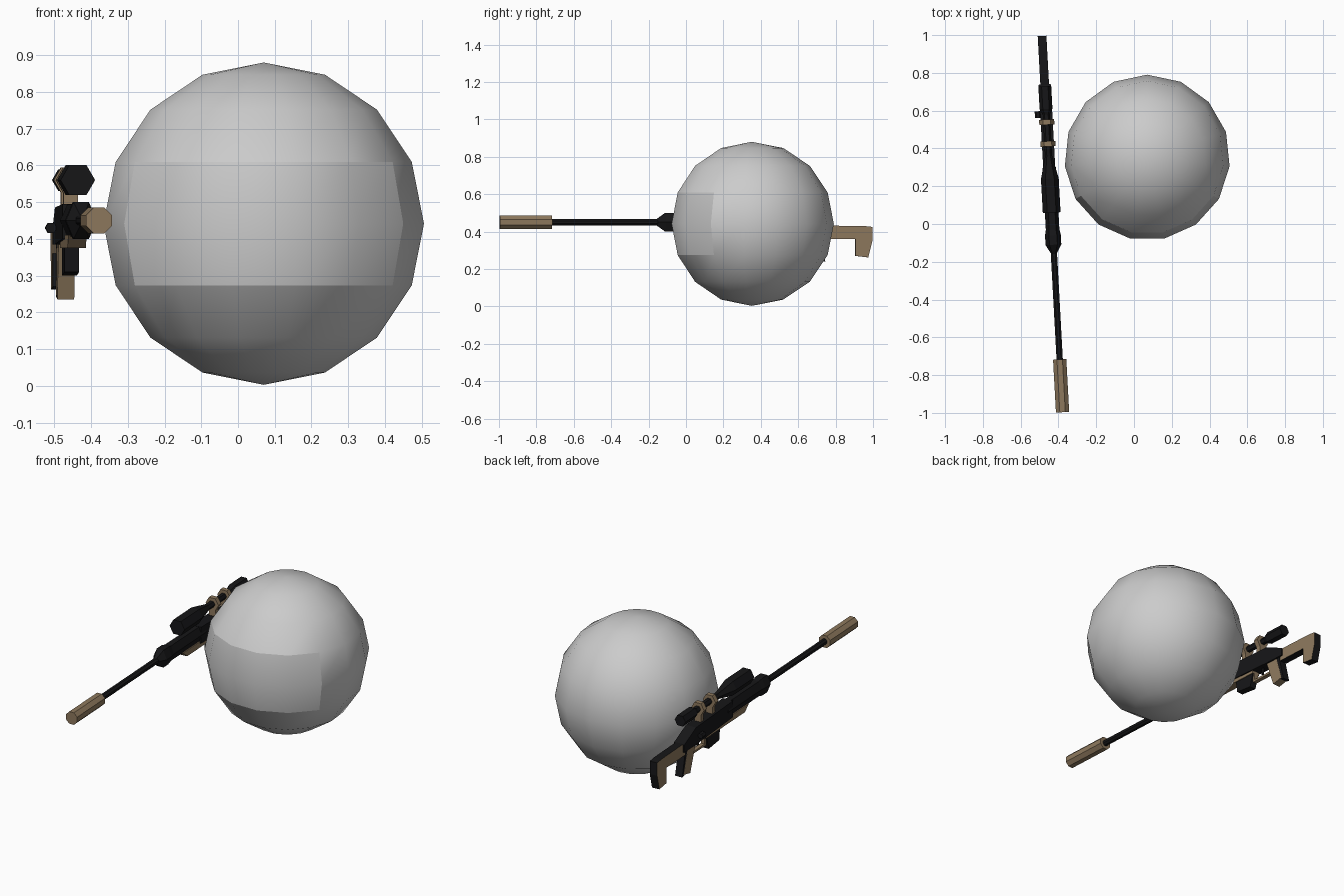
import bpy, bmesh, math
from mathutils import Matrix

if "Cube" in bpy.data.objects:
    bpy.data.objects.remove(bpy.data.objects["Cube"])


def material(name, rgb):
    m = bpy.data.materials.new(name)
    m.diffuse_color = (*rgb, 1)
    m.use_nodes = True
    m.node_tree.nodes["Principled BSDF"].inputs["Base Color"].default_value = m.diffuse_color
    return m


BLACK = material("black", (0.008, 0.008, 0.009))
TAN = material("tan", (0.27, 0.19, 0.11))

# The long tool is modelled along y, then yawed slightly and set beside the ball
YAW = Matrix.Translation((-0.4325, 0, 0)) @ Matrix.Rotation(math.atan(0.0545), 4, 'Z')


def finish(bm, name, mats=(), matrix=None):
    me = bpy.data.meshes.new(name)
    bm.to_mesh(me)
    bm.free()
    for m in mats:
        me.materials.append(m)
    ob = bpy.data.objects.new(name, me)
    bpy.context.collection.objects.link(ob)
    if matrix:
        ob.matrix_world = matrix
    return ob


def lathe(profile, n, phase):
    """Closed solid of revolution about z from (z, radius) pairs."""
    bm = bmesh.new()
    rings = []
    for z, r in profile:
        rings.append([bm.verts.new((r * math.cos(phase + math.tau * i / n),
                                    r * math.sin(phase + math.tau * i / n), z))
                      for i in range(n)])
    for a, b in zip(rings, rings[1:]):
        for i in range(n):
            j = (i + 1) % n
            bm.faces.new((a[i], a[j], b[j], b[i]))
    if profile[0][1] > 1e-4:
        bm.faces.new(rings[0][::-1])
        bm.faces.new(rings[-1])
    bmesh.ops.remove_doubles(bm, verts=bm.verts, dist=1e-5)
    bmesh.ops.recalc_face_normals(bm, faces=bm.faces)
    return bm


def tube(name, profile, mat, n=6, z=0.45, phase=0.0, x=0.0, sx=1, sz=1):
    """Faceted tube along y from (y, radius) pairs."""
    bm = lathe(profile, n, phase)
    bm.transform(Matrix.Translation((x, 0, z)) @ Matrix.Diagonal((sx, 1, sz, 1))
                 @ Matrix.Rotation(-math.pi / 2, 4, 'X'))
    return finish(bm, name, [mat], YAW)


def plate(name, outline, width, side, edge=None, x=0.0):
    """Side outline in (y, z) extruded across x; sides and rim may differ in colour."""
    bm = bmesh.new()
    f = bm.faces.new([bm.verts.new((x - width / 2, y, z)) for y, z in outline])
    new = bmesh.ops.extrude_face_region(bm, geom=[f])["geom"]
    bmesh.ops.translate(bm, vec=(width, 0, 0),
                        verts=[v for v in new if isinstance(v, bmesh.types.BMVert)])
    bmesh.ops.recalc_face_normals(bm, faces=bm.faces)
    for face in bm.faces:
        face.material_index = 0 if abs(face.normal.x) > 0.9 else 1
    return finish(bm, name, [side, edge or side], YAW)


def box(y0, y1, z0, z1):
    return [(y0, z0), (y1, z0), (y1, z1), (y0, z1)]


# Ball: 15 segments, 8 rings, with a separate front visor patch
R = 0.4385
arc = [(-R * math.cos(math.pi * i / 8), R * math.sin(math.pi * i / 8)) for i in range(9)]
for name, keep_visor in (("ball_shell", False), ("ball_visor", True)):
    bm = lathe(arc, 15, math.pi / 2)
    drop = []
    for f in bm.faces:
        c = f.calc_center_median()
        f.smooth = True
        if (abs(c.z) < 0.17 and c.y < -0.2) != keep_visor:
            drop.append(f)
    bmesh.ops.delete(bm, geom=drop, context='FACES')
    finish(bm, name, (), Matrix.Translation((0.07, 0.352, 0.4415)))

# Barrel and muzzle sleeve
tube("muzzle_sleeve", [(-0.998, 0.038), (-0.718, 0.038)], TAN, 8, phase=math.pi / 8)
tube("barrel", [(-0.73, 0.018), (-0.1, 0.018)], BLACK, 8, phase=math.pi / 8)

# Handguard with flared nose, then receiver
tube("handguard", [(-0.16, 0.018), (-0.11, 0.058), (-0.06, 0.058), (-0.03, 0.05), (0.3, 0.05)],
     BLACK, 6, sx=0.72)
plate("receiver", [(0.25, 0.40), (0.62, 0.385), (0.74, 0.385), (0.74, 0.43),
                   (0.62, 0.485), (0.25, 0.495)], 0.064, BLACK)
plate("lower_chassis", [(0.08, 0.41), (0.12, 0.375), (0.5, 0.375), (0.5, 0.41)], 0.05, TAN)
plate("magazine", [(0.36, 0.39), (0.5, 0.39), (0.475, 0.30), (0.37, 0.31)], 0.04, BLACK)
tube("bolt_knob", [(0.565, 0.016), (0.6, 0.016)], BLACK, 6, z=0.43, x=-0.045)

# Trigger guard and trigger
plate("trigger_guard_bar", box(0.49, 0.63, 0.325, 0.337), 0.024, TAN)
plate("trigger_guard_post", box(0.49, 0.503, 0.33, 0.39), 0.024, TAN)
plate("trigger", [(0.55, 0.39), (0.565, 0.39), (0.56, 0.35), (0.55, 0.35)], 0.01, BLACK)

# Grip with dark backstrap
plate("grip", [(0.61, 0.39), (0.69, 0.39), (0.73, 0.25), (0.665, 0.235)], 0.046, TAN)
plate("grip_backstrap", [(0.68, 0.39), (0.71, 0.39), (0.745, 0.24), (0.72, 0.245)], 0.044, BLACK)

# Stock with hooked butt: tan cheeks, dark rim
plate("stock", [(0.72, 0.36), (0.905, 0.36), (0.905, 0.27), (0.975, 0.262), (0.997, 0.35),
                (0.997, 0.425), (0.95, 0.43), (0.72, 0.432)], 0.046, TAN, BLACK)

# Scope on two ringed mounts
tube("scope", [(0.06, 0.047), (0.24, 0.047), (0.36, 0.019), (0.58, 0.019),
               (0.61, 0.034), (0.73, 0.034)], BLACK, 6, z=0.56)
for i, y in enumerate((0.425, 0.54)):
    tube(f"scope_ring_{i}", [(y - 0.014, 0.04), (y + 0.014, 0.04)], TAN, 6, z=0.56)
    plate(f"scope_mount_{i}", box(y - 0.014, y + 0.014, 0.48, 0.54), 0.04, TAN)
